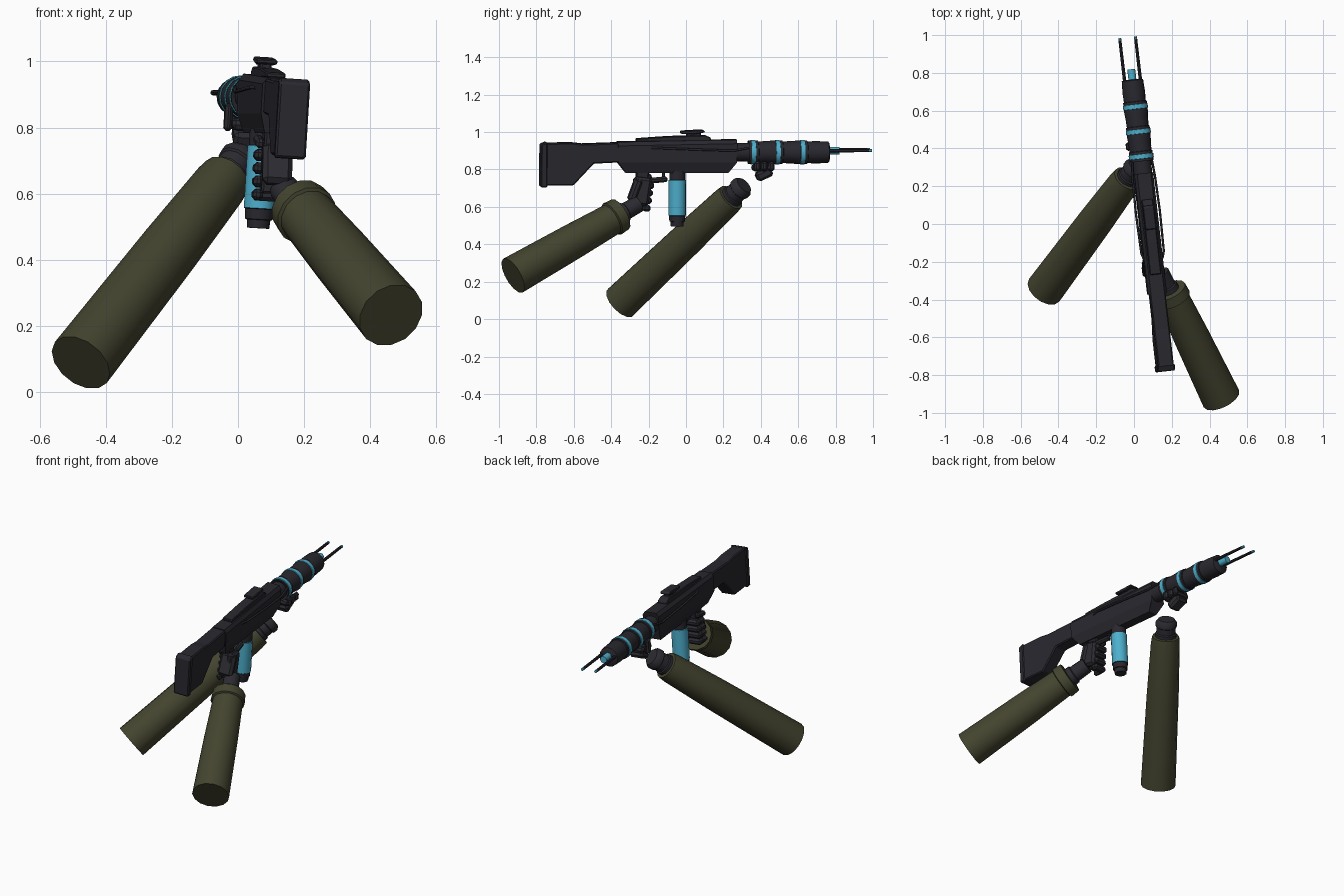
import bpy, bmesh, math
from mathutils import Matrix, Vector

if "Cube" in bpy.data.objects:
    bpy.data.objects.remove(bpy.data.objects["Cube"])


def material(name, rgb):
    m = bpy.data.materials.new(name)
    m.diffuse_color = (*rgb, 1)
    m.use_nodes = True
    m.node_tree.nodes["Principled BSDF"].inputs["Base Color"].default_value = m.diffuse_color
    return m


DARK = material("dark gunmetal", (0.021, 0.021, 0.028))
GLOVE = material("dark glove", (0.024, 0.024, 0.031))
CYAN = material("cyan glow", (0.075, 0.43, 0.61))
OLIVE = material("olive cloth", (0.058, 0.058, 0.029))

# Rifle frame: turned and rolled slightly, origin on the barrel line
GUN = (Matrix.Translation((0.08, 0, 0.9)) @ Matrix.Rotation(math.radians(6.6), 4, 'Z')
       @ Matrix.Rotation(math.radians(3.5), 4, 'Y'))
WORLD = Matrix.Identity(4)


def finish(name, bm, mats, frame, bevel=0, smooth=False):
    bmesh.ops.recalc_face_normals(bm, faces=bm.faces)
    me = bpy.data.meshes.new(name)
    bm.to_mesh(me)
    bm.free()
    for m in mats:
        me.materials.append(m)
    ob = bpy.data.objects.new(name, me)
    bpy.context.collection.objects.link(ob)
    ob.matrix_world = frame
    if bevel:
        mod = ob.modifiers.new("bevel", 'BEVEL')
        mod.width, mod.segments = bevel, 1
    if smooth:
        bpy.ops.object.select_all(action='DESELECT')
        ob.select_set(True)
        bpy.context.view_layer.objects.active = ob
        bpy.ops.object.shade_smooth_by_angle(angle=math.radians(40))
    return ob


def box(name, centre, size, mat=DARK, frame=GUN, rx=0, rz=0, bevel=0.006):
    bm = bmesh.new()
    bmesh.ops.create_cube(bm, size=1)
    bmesh.ops.scale(bm, vec=size, verts=bm.verts)
    local = (Matrix.Translation(centre) @ Matrix.Rotation(math.radians(rz), 4, 'Z')
             @ Matrix.Rotation(math.radians(rx), 4, 'X'))
    return finish(name, bm, [mat], frame @ local, bevel)


def plate(name, pts, half, bevel=0.006):
    """Side profile (y, z) extruded across x."""
    bm = bmesh.new()
    face = bm.faces.new([bm.verts.new((-half, y, z)) for y, z in pts])
    ext = bmesh.ops.extrude_face_region(bm, geom=[face])
    verts = [v for v in ext['geom'] if isinstance(v, bmesh.types.BMVert)]
    bmesh.ops.translate(bm, vec=(2 * half, 0, 0), verts=verts)
    return finish(name, bm, [DARK], GUN, bevel)


def lathe(name, start, direction, rings, mats, frame=GUN, sides=12, pick=None):
    """Rings are (distance, radius); pick gives the material index of each band."""
    bm = bmesh.new()
    loops = []
    for d, r in rings:
        loops.append([bm.verts.new((r * math.cos(2 * math.pi * i / sides),
                                    r * math.sin(2 * math.pi * i / sides), d))
                      for i in range(sides)])
    for k in range(len(loops) - 1):
        a, b = loops[k], loops[k + 1]
        for i in range(sides):
            j = (i + 1) % sides
            f = bm.faces.new((a[i], a[j], b[j], b[i]))
            f.material_index = pick(k) if pick else 0
    bm.faces.new(loops[0])
    end = bm.faces.new(loops[-1])
    end.material_index = pick(len(loops) - 2) if pick else 0
    turn = Vector(direction).to_track_quat('Z', 'Y').to_matrix().to_4x4()
    return finish(name, bm, mats, frame @ Matrix.Translation(start) @ turn, 0, True)


# Receiver: chamfered cross-section lofted front to back
bm = bmesh.new()
section = [(0.036, 0.055, 0), (0.05, 0.035, 0), (0.05, -0.06, 0), (0.03, -0.118, 0.045)]
section += [(-x, z, i) for x, z, i in reversed(section)]
ends = [[bm.verts.new((x, y + s * inset, z + (s * -0.006 if z > 0 else 0)))
         for x, z, inset in section] for y, s in ((-0.37, 1), (0.27, -1))]
bm.faces.new(ends[0])
bm.faces.new(ends[1])
for i in range(8):
    j = (i + 1) % 8
    bm.faces.new((ends[0][i], ends[0][j], ends[1][j], ends[1][i]))
finish("receiver", bm, [DARK], GUN)

# Stock with butt pad
plate("stock", [(-0.76, 0.042), (-0.62, 0.045), (-0.56, 0.038), (-0.36, 0.045), (-0.36, -0.06),
                (-0.50, -0.067), (-0.61, -0.185), (-0.76, -0.185)], 0.042)
plate("butt_pad", [(-0.785, 0.035), (-0.75, 0.05), (-0.75, -0.195), (-0.785, -0.193)], 0.047)

# Top rail and sight
plate("top_rail", [(-0.27, 0.05), (-0.27, 0.066), (-0.1, 0.078), (0.10, 0.084),
                   (0.13, 0.072), (0.13, 0.05)], 0.03, 0.004)
box("sight_post", (0, 0.04, 0.085), (0.035, 0.08, 0.03))
plate("sight", [(-0.03, 0.092), (-0.03, 0.107), (0.09, 0.114), (0.10, 0.1), (0.04, 0.09)], 0.03, 0.004)

# Barrel with glowing bands between flanges
rings = [(0.26, 0.048), (0.34, 0.05)]
for y in (0.36, 0.492, 0.625):
    rings += [(y - 0.026, 0.063), (y - 0.012, 0.063), (y - 0.011, 0.066), (y + 0.011, 0.066),
              (y + 0.012, 0.063), (y + 0.026, 0.063), (y + 0.028, 0.058), (y + 0.075, 0.06)]
rings += [(0.765, 0.057), (0.77, 0.05)]
lathe("barrel", (0, 0, -0.008), (0, 1, 0), rings, [DARK, CYAN], sides=16,
      pick=lambda k: 1 if k >= 2 and k < 26 and (k - 2) % 8 in (1, 2, 3) else 0)
lathe("muzzle_core", (0, 0.76, 0), (0, 1, 0), [(0, 0.021), (0.065, 0.021)], [CYAN])

# Prongs and side cables
for s, side in ((-1, "left"), (1, "right")):
    lathe(side + "_prong", (s * 0.042, 0.74, 0.003), (0, 1, 0),
          [(0, 0.009), (0.24, 0.008), (0.255, 0.008)], [DARK, CYAN], sides=8,
          pick=lambda k: 1 if k == 1 else 0)
    cu = bpy.data.curves.new(side + "_cable", 'CURVE')
    cu.dimensions = '3D'
    cu.bevel_depth, cu.bevel_resolution = 0.006, 1
    sp = cu.splines.new('POLY')
    path = [(0.048, -0.19, 0.018), (0.06, -0.15, 0.018), (0.064, 0.06, 0.01),
            (0.06, 0.25, 0.004), (0.052, 0.34, 0.02)]
    sp.points.add(len(path) - 1)
    for p, (x, y, z) in zip(sp.points, path):
        p.co = (s * x, y, z, 1)
    cu.materials.append(DARK)
    ob = bpy.data.objects.new(side + "_cable", cu)
    bpy.context.collection.objects.link(ob)
    ob.matrix_world = GUN

# Magazine canister
lathe("magazine", (0, -0.045, -0.405), (0, 0, 1),
      [(0, 0.034), (0.025, 0.036), (0.027, 0.042), (0.058, 0.044), (0.06, 0.047),
       (0.248, 0.047), (0.25, 0.043), (0.30, 0.043)], [DARK, CYAN],
      pick=lambda k: 1 if k in (4, 5) else 0)

# Pistol grip, trigger and firing hand
plate("pistol_grip", [(-0.27, -0.1), (-0.2, -0.1), (-0.21, -0.3), (-0.27, -0.3)], 0.022)
box("palm", (0.035, -0.245, -0.215), (0.04, 0.10, 0.15), GLOVE, rx=-8, bevel=0.014)
box("hand_back", (0.02, -0.275, -0.21), (0.09, 0.045, 0.13), GLOVE, rx=-20, bevel=0.014)
for i in range(4):
    z = -0.185 - i * 0.04
    box(f"finger_{i + 1}", (0.0, -0.195 - i * 0.006, z), (0.088, 0.042, 0.036), GLOVE, bevel=0.011)
    box(f"fingertip_{i + 1}", (-0.032, -0.228 - i * 0.006, z), (0.03, 0.06, 0.034), GLOVE, bevel=0.01)
box("index_finger", (0.02, -0.15, -0.155), (0.028, 0.10, 0.03), GLOVE, rx=5, rz=8, bevel=0.009)
box("thumb", (-0.033, -0.225, -0.145), (0.028, 0.09, 0.03), GLOVE, rx=10, bevel=0.009)
box("trigger", (0, -0.12, -0.135), (0.012, 0.016, 0.05), bevel=0.003)

# Support hand under the barrel
for i in range(3):
    y = 0.375 + i * 0.038
    box(f"support_finger_{i + 1}", (0.0, y, -0.092 + i * 0.002), (0.10, 0.036, 0.034), GLOVE,
        rx=-15, bevel=0.01)
    box(f"support_tip_{i + 1}", (0.05, y + 0.004, -0.08), (0.026, 0.034, 0.05), GLOVE, bevel=0.01)
box("support_palm", (0, 0.42, -0.125), (0.08, 0.09, 0.05), GLOVE, rx=25, bevel=0.012)
box("support_thumb", (-0.057, 0.42, -0.072), (0.024, 0.045, 0.085), GLOVE, bevel=0.009)


def arm(side, start, end, sleeve, wrist):
    """Sleeve tube running from wrist to elbow, with a gloved wrist at the top."""
    a, b = Vector(start), Vector(end)
    lathe(side + "_sleeve", a, b - a, sleeve, [OLIVE], WORLD, 14)
    lathe(side + "_wrist", a, a - b, wrist, [GLOVE], WORLD)


arm("right", (0.19, -0.36, 0.555), (0.465, -0.93, 0.23),
    [(-0.012, 0.07), (-0.01, 0.092), (0.045, 0.096), (0.05, 0.086), (0.3, 0.095), (0.705, 0.104)],
    [(-0.02, 0.058), (0.04, 0.055), (0.045, 0.048), (0.13, 0.046)])
arm("left", (-0.04, 0.235, 0.645), (-0.475, -0.35, 0.09),
    [(-0.012, 0.06), (-0.01, 0.078), (0.03, 0.083), (0.35, 0.092), (0.917, 0.1)],
    [(-0.02, 0.062), (0.03, 0.062), (0.035, 0.055), (0.07, 0.055), (0.075, 0.062),
     (0.10, 0.062), (0.118, 0.048)])
